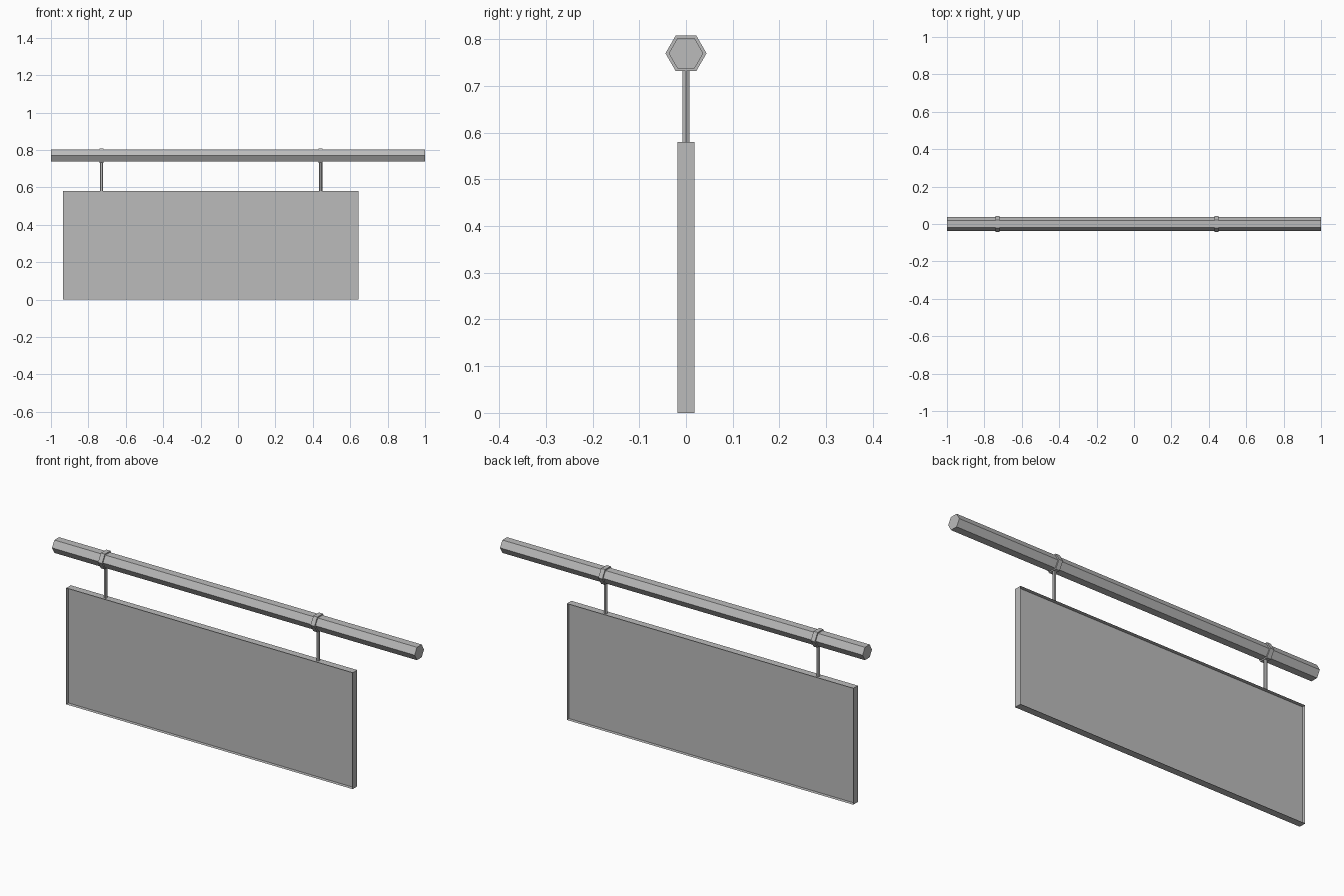
import bpy, bmesh, math
from mathutils import Matrix

cube = bpy.data.objects.get("Cube")
if cube:
    bpy.data.objects.remove(cube, do_unlink=True)

GREY = (0.5, 0.5, 0.5, 1)
grey = bpy.data.materials.new("plain grey")
grey.use_nodes = True
grey.diffuse_color = GREY
grey.node_tree.nodes["Principled BSDF"].inputs["Base Color"].default_value = GREY


def finish(name, bm):
    mesh = bpy.data.meshes.new(name)
    bm.to_mesh(mesh)
    bm.free()
    mesh.materials.append(grey)
    obj = bpy.data.objects.new(name, mesh)
    bpy.context.collection.objects.link(obj)
    return obj


def hex_prism(name, radius, length, centre, turn):
    bm = bmesh.new()
    bmesh.ops.create_cone(bm, cap_ends=True, segments=6, radius1=radius,
                          radius2=radius, depth=length,
                          matrix=Matrix.Translation(centre) @ turn)
    return finish(name, bm)


# Turns: pole lies along x with corners at front and back; rods stand upright
ALONG_X = Matrix.Rotation(math.pi / 2, 4, 'Y')
UPRIGHT = Matrix.Rotation(math.pi / 2, 4, 'Z')

POLE_Z = 0.77
LEFT, RIGHT, HEIGHT, HALF = -0.935, 0.645, 0.58, 0.018

# Hanging pole
hex_prism("pole", 0.037, 2.0, (0, 0, POLE_Z), ALONG_X)

# Collars around the pole, each with a rod down to the board
for side, x in (("right", -0.73), ("left", 0.442)):
    hex_prism(side + "_collar", 0.044, 0.022, (x, 0, POLE_Z), ALONG_X)
    hex_prism(side + "_rod", 0.0085, 0.16, (x, 0, HEIGHT + 0.08), UPRIGHT)

# Board rim: a paper-thin box, open at front and back
bm = bmesh.new()
bmesh.ops.create_cube(bm, size=1, matrix=Matrix.Translation(
    ((LEFT + RIGHT) / 2, 0, HEIGHT / 2)) @ Matrix.Diagonal(
    (RIGHT - LEFT, 2 * HALF, HEIGHT, 1)))
bm.normal_update()
bmesh.ops.delete(bm, geom=[f for f in bm.faces if abs(f.normal.y) > 0.9],
                 context='FACES_ONLY')
finish("board_rim", bm)

# Board panel, set back midway in the rim
bm = bmesh.new()
bmesh.ops.create_grid(bm, x_segments=1, y_segments=1, size=0.5,
                      matrix=Matrix.Translation(
                          ((LEFT + RIGHT) / 2, 0, HEIGHT / 2))
                      @ Matrix.Rotation(math.pi / 2, 4, 'X')
                      @ Matrix.Diagonal((RIGHT - LEFT, HEIGHT, 1, 1)))
finish("board_panel", bm)
